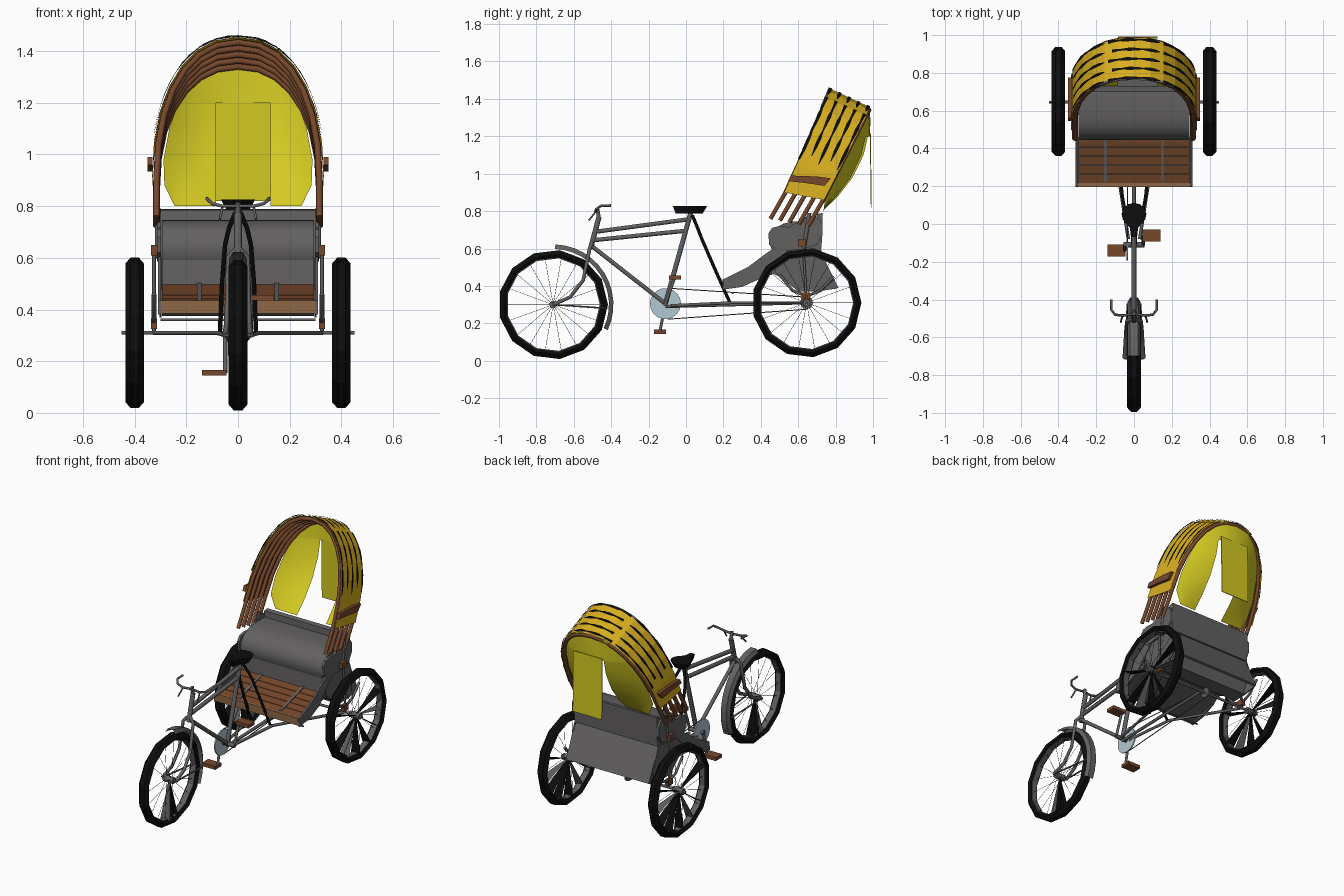
import bpy, bmesh
from math import sin, cos, pi, radians, sqrt

cube = bpy.data.objects.get("Cube")
if cube:
    bpy.data.objects.remove(cube)

def material(name, *rgb):
    m = bpy.data.materials.new(name)
    m.use_nodes = True
    m.diffuse_color = (*rgb, 1)
    m.node_tree.nodes["Principled BSDF"].inputs["Base Color"].default_value = (*rgb, 1)
    return m

BLACK = material("black rubber", .004, .004, .004)
GREY = material("grey upholstery", .125, .118, .118)
STEEL = material("steel tube", .12, .12, .125)
BROWN = material("brown wood", .18, .063, .024)
DARK = material("dark brown lining", .09, .034, .016)
TAN = material("light wood edge", .27, .135, .06)
YELLOW = material("hood yellow", .7, .43, .014)
LEMON = material("curtain yellow", .66, .59, .016)
SILVER = material("pale chainring", .44, .57, .64)

def mesh(name, verts, faces, mat, smooth=False):
    me = bpy.data.meshes.new(name)
    me.from_pydata(verts, [], faces)
    bm = bmesh.new()
    bm.from_mesh(me)
    bmesh.ops.recalc_face_normals(bm, faces=bm.faces)
    bm.to_mesh(me)
    bm.free()
    me.materials.append(mat)
    if smooth:
        me.shade_smooth()
        me.set_sharp_from_angle(angle=radians(40))
    bpy.context.collection.objects.link(bpy.data.objects.new(name, me))

def grid(name, fn, nu, nv, mat, smooth=False):
    """Sheet through fn(u, v), u and v from 0 to 1."""
    verts = [fn(i / nu, j / nv) for i in range(nu + 1) for j in range(nv + 1)]
    w = nv + 1
    faces = [(i * w + j, i * w + j + 1, i * w + w + j + 1, i * w + w + j)
             for i in range(nu) for j in range(nv)]
    mesh(name, verts, faces, mat, smooth)

def prism(name, profile, a, b, mat, smooth=False, place=lambda p, x: (x, *p)):
    """Outline of (y, z) points stretched across x, or placed by another rule."""
    n = len(profile)
    faces = [tuple(range(n)), tuple(range(n, 2 * n))]
    faces += [(i, (i + 1) % n, n + (i + 1) % n, n + i) for i in range(n)]
    mesh(name, [place(p, x) for x in (a, b) for p in profile], faces, mat, smooth)

def box(name, x, y, z, mat):
    prism(name, [(y[0], z[0]), (y[1], z[0]), (y[1], z[1]), (y[0], z[1])], *x, mat)

def tube(name, pts, r, mat=STEEL):
    cu = bpy.data.curves.new(name, "CURVE")
    cu.dimensions = "3D"
    cu.bevel_depth, cu.bevel_resolution, cu.use_fill_caps = r, 1, True
    cu.materials.append(mat)
    sp = cu.splines.new("POLY")
    sp.points.add(len(pts) - 1)
    for p, q in zip(sp.points, pts):
        p.co = (*q, 1)
    bpy.context.collection.objects.link(bpy.data.objects.new(name, cu))

def lathe(name, pts, c, mat, n=13, a0=0, a1=360):
    """Turn (x, radius) points about the x axis through c."""
    def fn(u, v):
        x, r = pts[round(v * (len(pts) - 1))]
        a = radians(a0 + (a1 - a0) * u)
        return (c[0] + x, c[1] + r * cos(a), c[2] + r * sin(a))
    grid(name, fn, n, len(pts) - 1, mat)

def disc(name, r, half, c, mat, n=12):
    lathe(name, [(-half, 0), (-half, r), (half, r), (half, 0)], c, mat, n)

# Wheels: tyre, rim, hub, thin spokes and flat wedge spokes
def wheel(name, c, wedges):
    lathe(name + "_tyre", [(-.024, .255), (-.036, .27), (-.016, .293), (.016, .293),
                           (.036, .27), (.024, .255), (-.024, .255)], c, BLACK)
    lathe(name + "_rim", [(-.018, .249), (-.018, .256), (.018, .256), (.018, .249), (-.018, .249)], c, STEEL)
    disc(name + "_hub", .02, .035, c, STEEL)
    tube(name + "_axle", [(c[0] - .05, *c[1:]), (c[0] + .05, *c[1:])], .007)
    for i in range(18):
        a = 2 * pi * i / 18
        tube(name + "_spoke", [(c[0] + .02 * (-1) ** i, c[1], c[2]),
                               (c[0], c[1] + .25 * cos(a), c[2] + .25 * sin(a))], .001, BLACK)
    for k, deg in enumerate(wedges):
        def fn(u, v):
            r, a = .02 + .237 * u, radians(deg)
            return (c[0] + (v - .5) * (.012 + .058 * u), c[1] + r * cos(a), c[2] + r * sin(a))
        grid(name + "_wedge_spoke", fn, 1, 1, GREY if k % 3 == 2 else BLACK)

FRONT = (0, -.71, .3)
wheel("front_wheel", FRONT, (-90, -80, -100))
for s, side in ((1, "left"), (-1, "right")):
    wheel(side + "_rear_wheel", (s * .4, .645, .31), (-90, -62, -118, -35, -145, -10, 20, 160))

# Bicycle frame, front mudguard, fork and handlebar
lathe("front_mudguard", [(-.034, .298), (-.02, .322), (.02, .322), (.034, .298)], FRONT, GREY, 12, -25, 88)
for name, a, b, r in (("head_tube", (-.51, .6), (-.465, .77), .016),
                      ("handlebar_stem", (-.465, .76), (-.475, .815), .012),
                      ("top_tube", (-.48, .69), (.005, .755), .013),
                      ("second_top_tube", (-.49, .645), (0, .695), .013),
                      ("down_tube", (-.5, .61), (-.11, .305), .013),
                      ("seat_tube", (-.11, .305), (.025, .79), .015),
                      ("centre_rail", (-.11, .29), (.645, .31), .01)):
    tube(name, [(0, *a), (0, *b)], r)
for s in (1, -1):
    tube("fork_blade", [(0, -.5, .64), (s * .036, -.515, .6), (s * .04, -.55, .43),
                        (s * .044, -.62, .34), (s * .05, -.71, .3)], .011)
    tube("mudguard_stay", [(s * .05, -.71, .3), (s * .034, -.42, .28)], .005)
    tube("handlebar", [(0, -.475, .8), (s * .06, -.485, .8), (s * .1, -.48, .81),
                       (s * .12, -.455, .828), (s * .12, -.4, .83)], .007)
    tube("brake_lever", [(s * .06, -.48, .8), (s * .07, -.52, .75)], .005)
    tube("seat_strut", [(s * .01, .035, .775), (s * .035, .06, .715), (s * .05, .085, .65),
                        (s * .062, .15, .5), (s * .07, .235, .31)], .009, BLACK)
    tube("side_rail", [(s * .03, -.08, .295), (s * .08, .24, .31), (s * .325, .645, .31)], .009)

# Saddle, narrower underneath
outline = [(.066 * cos(radians(a)), .05 + .062 * sin(radians(a))) for a in range(-55, 236, 29)]
outline += [(-.022, -.02), (-.016, -.07), (.016, -.07), (.022, -.02)]
prism("saddle", outline, .788, .826, BLACK,
      place=lambda p, z: (*p, z) if z > .8 else (p[0] * .7, p[1] * .8, z))

# Cranks, pedals, chain
disc("chainring", .083, .004, (-.035, -.11, .305), SILVER, 18)
disc("rear_sprocket", .034, .006, (-.035, .645, .31), STEEL)
tube("crank_axle", [(-.055, -.11, .305), (.055, -.11, .305)], .014)
for s, y, z in ((-1, -.14, .155), (1, -.06, .445)):
    tube("crank", [(s * .05, -.11, .305), (s * .05, y, z)], .009)
    box("pedal", sorted((s * .045, s * .14)), (y - .032, y + .032), (z - .011, z + .011), BROWN)
for z0, z1 in ((.388, .34), (.222, .275)):
    tube("chain", [(-.035, -.1, z0), (-.035, .645, z1)], .003)

# Undercarriage
tube("rear_axle", [(-.4, .645, .31), (.4, .645, .31)], .008)
tube("cross_rod", [(-.3, .25, .36), (.3, .25, .36)], .005)
for s in (1, -1):
    x = s * .325
    tube("spring_post", [(x, .645, .31), (x, .625, .64)], .007)
    for y, z in ((.62, .63), (.64, .345)):
        box("spring_bracket", (x - .012, x + .012), (y - .022, y + .022), (z - .02, z + .02), BROWN)
    tube("leaf_spring", [(x, .5, .46), (x, .57, .375), (x, .645, .345), (x, .72, .375), (x, .79, .45)], .009)

# Footboard planks with front lip and metal straps
for i in range(5):
    y, z = .218 + .048 * i, .412 + .014 * i
    prism("footboard_plank", [(y, z), (y + .045, z + .013), (y + .045, z + .029), (y, z + .016)],
          -.295, .295, BROWN)
prism("footboard_base", [(.21, .387), (.46, .46), (.46, .48), (.21, .41)], -.3, .3, GREY)
box("footboard_lip", (-.298, .298), (.195, .218), (.385, .434), TAN)
for x in (-.15, .15):
    prism("footboard_strap", [(.222, .428), (.455, .495), (.455, .502), (.222, .435)],
          x - .008, x + .008, GREY)

# Seat body, cushion and back
prism("seat_box", [(.46, .6), (.455, .47), (.52, .44), (.6, .375), (.7, .375), (.74, .48), (.71, .6)],
      -.295, .295, GREY)
prism("seat_cushion", [(.46, .59), (.445, .63), (.455, .675), (.48, .71), (.52, .733), (.57, .744),
                       (.63, .746), (.7, .745), (.71, .6)], -.295, .295, GREY, True)
prism("seat_back", [(.69, .6), (.7, .785), (.73, .79), (.725, .6)], -.3, .3, GREY)
prism("rear_panel", [(.69, .6), (.8, .385), (.815, .39), (.71, .605)], -.3, .3, GREY)
for s in (1, -1):
    prism("armrest", [(.445, .62), (.44, .68), (.46, .71), (.5, .72), (.55, .715), (.6, .745),
                      (.65, .775), (.7, .77), (.73, .73), (.73, .67), (.7, .62), (.62, .595),
                      (.5, .585)], s * .298, s * .314, GREY)
    prism("footboard_side", [(.195, .38), (.3, .395), (.4, .44), (.47, .52), (.54, .59), (.5, .62),
                             (.43, .575), (.33, .5), (.2, .435)], s * .298, s * .31, GREY)
    prism("box_side", [(.46, .59), (.48, .47), (.6, .37), (.7, .37), (.8, .385), (.72, .6)],
          s * .296, s * .304, GREY)

# Folding hood: s runs front to back, t runs across the arch
def hood(s, t, off=0):
    h, c = sin(pi * t) ** .9, cos(pi * t)
    yb, zb = .525 + .215 * s, .9 - .04 * s
    x = (.333 + off) * abs(c) ** .9 * (1 if c > 0 else -1)
    return (x, yb + .245 * h, zb + (.555 - .06 * s + off) * h)

grid("hood_cover", lambda u, v: hood(v, u), 14, 4, YELLOW)
grid("hood_lining", lambda u, v: hood(v, u, -.008), 14, 4, DARK)
grid("hood_front_trim", lambda u, v: hood(v * .06 - .03, .3 + .4 * u, .004), 6, 1, GREY)
for k in range(5):
    s0, d = .02 + .235 * k, .02 * (k % 2)
    for t0, t1 in ((.09 + d, .36), (.38, .62 - d), (.64, .91 - d)):
        grid("hood_stripe", lambda u, v: hood(
            s0 + (v - .5) * .065 * (.3 + abs(sin(2.5 * pi * u))), t0 + (t1 - t0) * u, .005), 8, 1, BLACK)
    arch = [hood(.03 + .235 * k, i / 14, -.018) for i in range(15)]
    legs = [(p[0], p[1] - .08, p[2] - .14) for p in (arch[0], arch[-1])]
    tube("hood_bow", [legs[0]] + arch + [legs[1]], .013, BROWN)
for s in (1, -1):
    prism("hood_clamp", [(.545, .96), (.56, .99), (.7, .985), (.775, .975), (.74, .935), (.64, .95)],
          s * .33, s * .35, BROWN)
    tube("hood_post", [(s * .31, .66, .79), (s * .31, .63, .6)], .012)

# Rear curtains bulging behind the seat, with a hanging flap over the gap
BULGE = [(.983, 1.345), (.986, 1.28), (.983, 1.2), (.96, 1.1), (.9, .98), (.82, .88), (.73, .8)]

def curtain(row, x_from, x_to, u):
    y, z = BULGE[row]
    h = min(1, max(0, (z - .86) / .495))
    w = .04 + .255 * sqrt(1 - h * h) ** .9 - max(0, .9 - z) * .5
    x = max(-w, min(w, x_from + (x_to - x_from) * u))
    edge = .735 + .25 * h
    return (x, edge + (y - edge) * (1 - (x / w) ** 2), z)

grid("curtain_top", lambda u, v: curtain(round(v * 2), -.33, .33, u), 16, 2, LEMON, True)
for a, b in ((-.3, -.085), (.125, .3)):
    grid("side_curtain", lambda u, v: curtain(2 + round(v * 4), a, b, u), 6, 4, LEMON, True)
prism("rear_flap", [(.983, 1.215), (.988, 1.215), (.993, .82), (.988, .82)], -.085, .125, LEMON)
